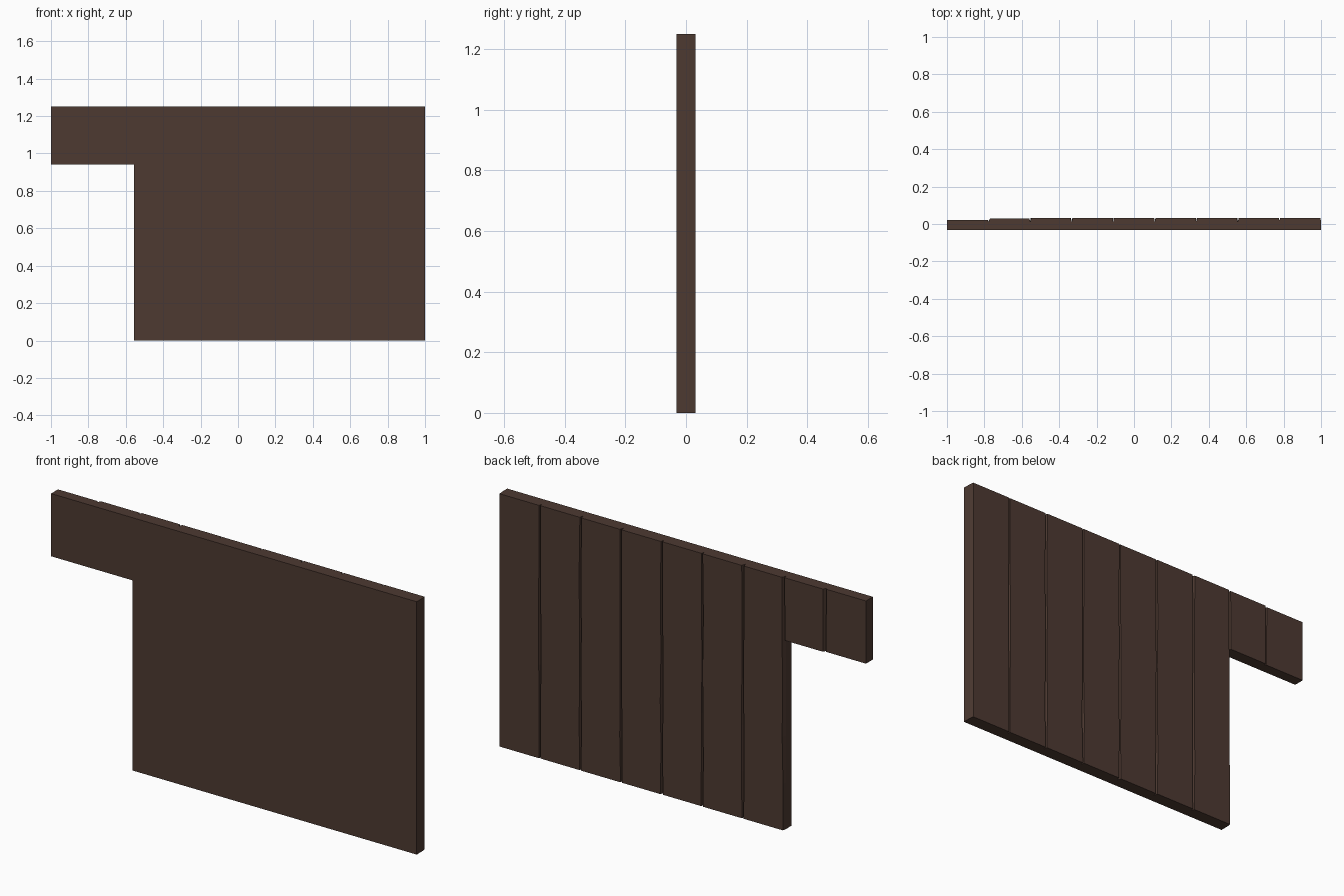
import bpy, bmesh, random

if "Cube" in bpy.data.objects:
    bpy.data.objects.remove(bpy.data.objects["Cube"])

random.seed(4)
FRONT, GROOVE = -0.032, 0.012
PITCH = 2 / 9

wood = bpy.data.materials.new("dark_wood")
wood.diffuse_color = (0.075, 0.042, 0.031, 1)
wood.use_nodes = True
wood.node_tree.nodes["Principled BSDF"].inputs["Base Color"].default_value = wood.diffuse_color


def plank_panel(name, x0, depths, levels):
    """Loft a flat-fronted, grooved-back panel upward through several levels."""
    n = len(depths)
    x1 = x0 + n * PITCH
    bm = bmesh.new()
    rings = []
    for z in levels:
        pts = [(x0, FRONT), (x1, FRONT)]
        for i in reversed(range(n)):
            left, right = x0 + i * PITCH, x0 + (i + 1) * PITCH
            inset_r = 0.003 if i == n - 1 and right > 0.9 else random.uniform(0.002, 0.008)
            inset_l = 0.0005 if left < -0.9 else random.uniform(0.002, 0.008)
            # groove floor, then the two back corners of the plank
            pts += [(right, GROOVE), (right - inset_r, depths[i]), (left + inset_l, depths[i])]
        pts.append((x0, GROOVE))
        rings.append([bm.verts.new((x, y, z)) for x, y in pts])
    for a, b in zip(rings, rings[1:]):
        for i in range(len(a)):
            j = (i + 1) % len(a)
            bm.faces.new((a[i], a[j], b[j], b[i]))
    bm.faces.new(list(reversed(rings[0])))
    bm.faces.new(rings[-1])
    bmesh.ops.recalc_face_normals(bm, faces=bm.faces)
    mesh = bpy.data.meshes.new(name)
    bm.to_mesh(mesh)
    bm.free()
    mesh.materials.append(wood)
    obj = bpy.data.objects.new(name, mesh)
    bpy.context.collection.objects.link(obj)


# Seven full-height planks
plank_panel("wall_planks", -1 + 2 * PITCH,
            [0.032, 0.032, 0.031, 0.032, 0.032, 0.031, 0.032],
            [0, 0.23, 0.46, 0.69, 0.94, 1.25])
# Two short planks over the doorway
plank_panel("header_planks", -1, [0.022, 0.029], [0.94, 1.25])
